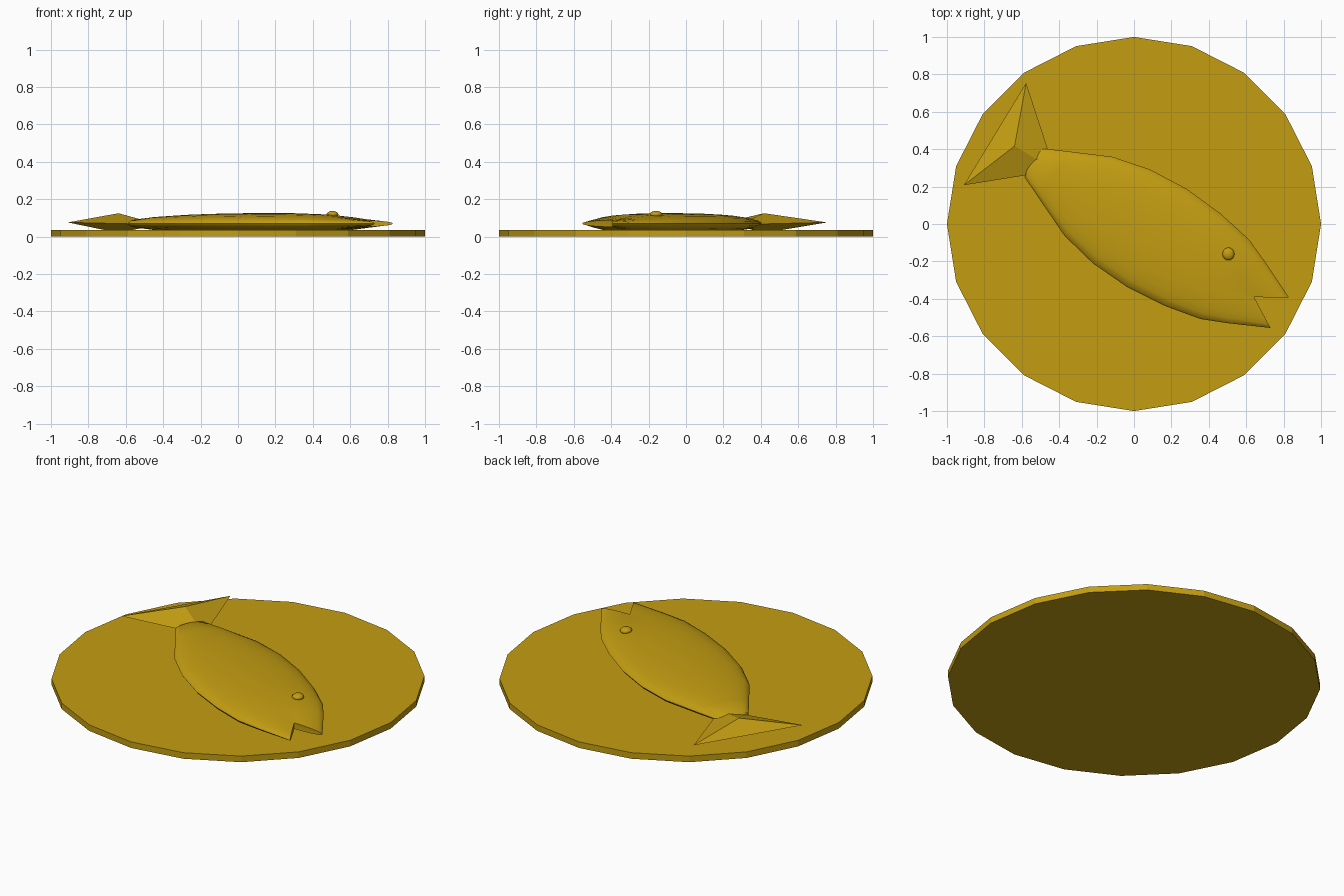
import bpy, bmesh, math
from mathutils import Matrix

if "Cube" in bpy.data.objects:
    bpy.data.objects.remove(bpy.data.objects["Cube"])

gold = bpy.data.materials.new("gold")
gold.diffuse_color = (0.55, 0.34, 0.006, 1)
gold.use_nodes = True
gold.node_tree.nodes["Principled BSDF"].inputs["Base Color"].default_value = gold.diffuse_color

MID_Z = 0.07
TURN = Matrix.Rotation(math.atan2(-0.52, 0.854), 4, 'Z')


def finish(bm, name, smooth=None):
    bmesh.ops.recalc_face_normals(bm, faces=bm.faces[:])
    mesh = bpy.data.meshes.new(name)
    bm.to_mesh(mesh)
    bm.free()
    obj = bpy.data.objects.new(name, mesh)
    bpy.context.collection.objects.link(obj)
    mesh.materials.append(gold)
    if smooth is not None:
        bpy.ops.object.select_all(action='DESELECT')
        obj.select_set(True)
        bpy.context.view_layer.objects.active = obj
        bpy.ops.object.shade_smooth_by_angle(angle=math.radians(smooth))
    return obj


# Plate: twenty-sided disc
bm = bmesh.new()
bmesh.ops.create_cone(bm, cap_ends=True, segments=20, radius1=1, radius2=1, depth=0.036,
                      matrix=Matrix.Translation((0, 0, 0.018)))
corner = max(bm.verts, key=lambda v: v.co.x)
bmesh.ops.rotate(bm, verts=bm.verts[:], cent=(0, 0, 0),
                 matrix=Matrix.Rotation(-math.atan2(corner.co.y, corner.co.x), 3, 'Z'))
finish(bm, "plate")

# Fish body: elliptical sections (position, half width, half height, mouth pull-in)
sections = [(-0.63, 0.09, 0.022, 0), (-0.50, 0.15, 0.036, 0), (-0.285, 0.247, 0.048, 0),
            (-0.077, 0.294, 0.054, 0), (0.145, 0.307, 0.056, 0), (0.37, 0.288, 0.055, 0.01),
            (0.568, 0.249, 0.049, 0.03), (0.702, 0.193, 0.038, 0.07), (0.912, 0.095, 0.018, 0.16)]
N = 24
bm = bmesh.new()
rings = []
for u, w, h, pull in sections:
    ring = []
    for i in range(N):
        a = 2 * math.pi * i / N
        c = math.cos(a)
        ring.append(bm.verts.new((u - pull * (1 - abs(c)), w * c, MID_Z + h * math.sin(a))))
    rings.append(ring)
tail_pole = bm.verts.new((-0.655, 0, MID_Z))
mouth_pole = bm.verts.new((0.749, 0, MID_Z))
for i in range(N):
    j = (i + 1) % N
    for r, s in zip(rings, rings[1:]):
        bm.faces.new((r[i], r[j], s[j], s[i]))
    bm.faces.new((rings[0][i], tail_pole, rings[0][j]))
    bm.faces.new((rings[-1][i], rings[-1][j], mouth_pole))
bm.transform(TURN)
finish(bm, "fish_body", 40)

# Tail fin: flat triangle raised to a ridge above and below
bm = bmesh.new()
rim = [bm.verts.new(p) for p in ((-0.885, -0.296, 0.076), (-0.885, 0.344, 0.076), (-0.51, 0.024, 0.065))]
for z in (0.125, 0.02):
    apex = bm.verts.new((-0.762, 0.024, z))
    for i in range(3):
        bm.faces.new((rim[i], rim[(i + 1) % 3], apex))
bm.transform(TURN)
finish(bm, "tail_fin")

# Eye: small flattened ball
bm = bmesh.new()
bmesh.ops.create_uvsphere(bm, u_segments=16, v_segments=8, radius=1)
bm.transform(Matrix.Translation((0.505, -0.16, 0.119)) @ Matrix.Diagonal((0.032, 0.034, 0.018, 1)))
finish(bm, "eye", 60)
